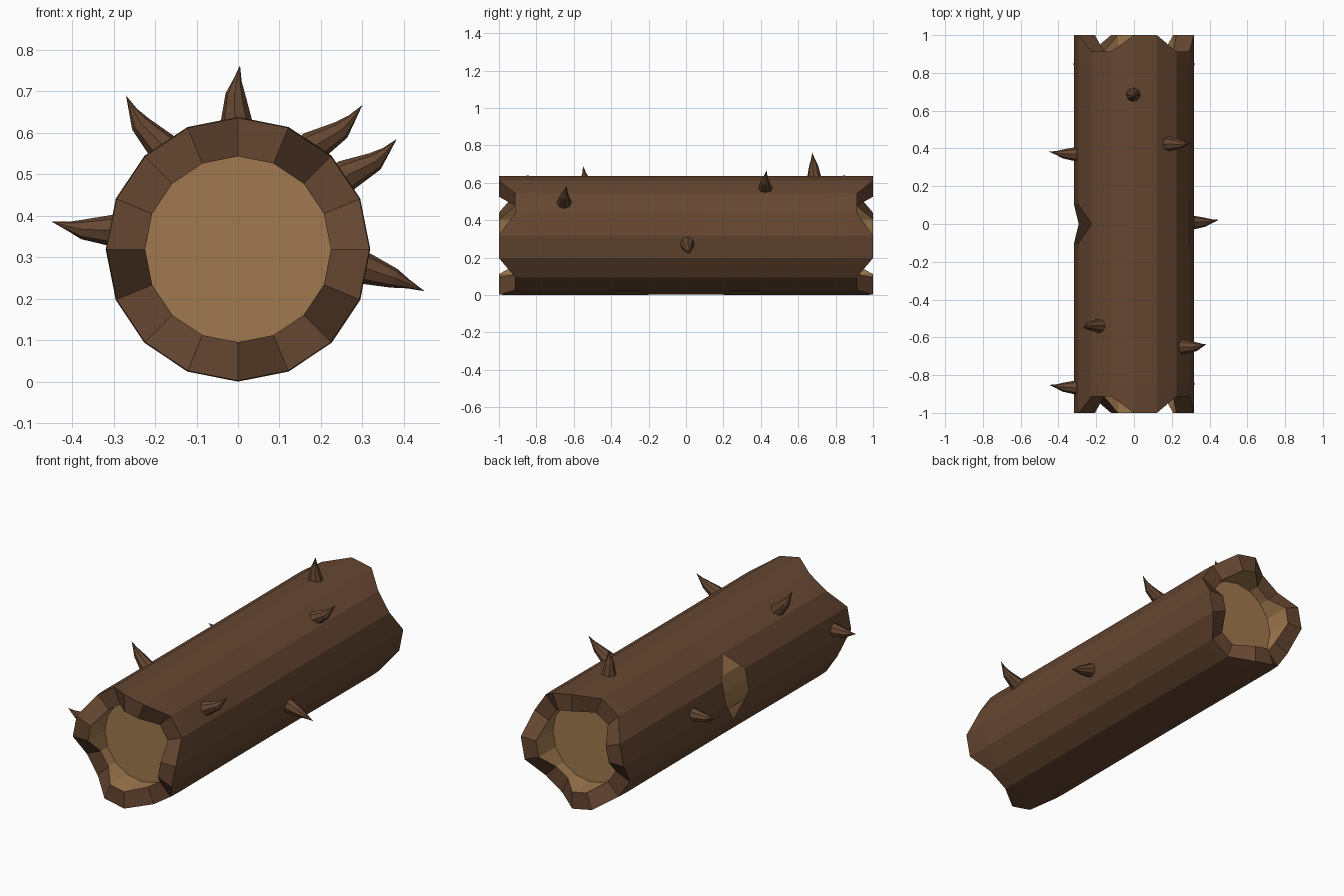
import bpy, bmesh, math
from mathutils import Vector

if "Cube" in bpy.data.objects:
    bpy.data.objects.remove(bpy.data.objects["Cube"])

N, CZ = 16, 0.319
R_OUT, R_IN, DEPTH = 0.317, 0.224, 0.85


def material(name, rgb):
    m = bpy.data.materials.new(name)
    m.diffuse_color = (*rgb, 1)
    m.use_nodes = True
    m.node_tree.nodes["Principled BSDF"].inputs["Base Color"].default_value = m.diffuse_color
    return m


BARK = material("bark brown", (0.130, 0.062, 0.031))
WOOD = material("bare wood tan", (0.350, 0.190, 0.078))


def finish(bm, name, mats, recalc=True):
    if recalc:
        bmesh.ops.recalc_face_normals(bm, faces=bm.faces[:])
    me = bpy.data.meshes.new(name)
    bm.to_mesh(me)
    bm.free()
    for m in mats:
        me.materials.append(m)
    ob = bpy.data.objects.new(name, me)
    bpy.context.collection.objects.link(ob)
    return ob


def point(i, r, y):
    a = math.tau * i / N
    return (r * math.sin(a), y, CZ + r * math.cos(a))


def end_y(i):
    """Broken log end: pairs of long and short staves."""
    return 1.0 if i % 4 < 2 else 0.913


# Log shell: recessed disc, cavity wall, jagged rim, bark, and the same at the back
def build_log():
    bm = bmesh.new()

    def ring(r, y=None, side=1):
        return [bm.verts.new(point(i, r, side * end_y(i) if y is None else y))
                for i in range(N)]

    rings = [ring(R_IN, -DEPTH), ring(R_IN, side=-1), ring(R_OUT, side=-1),
             ring(0.319, -DEPTH), ring(R_OUT, -0.1), ring(R_OUT, 0), ring(R_OUT, 0.1),
             ring(0.319, DEPTH), ring(R_OUT, side=1), ring(R_IN, side=1), ring(R_IN, DEPTH)]
    for k in range(len(rings) - 1):
        a, b = rings[k], rings[k + 1]
        for i in range(N):
            j = (i + 1) % N
            verts = [a[i], a[j], b[j], b[i]]
            if k in (4, 5):                       # knot hole in the left side
                mid, far = (b, a) if k == 4 else (a, b)
                if i == 12:
                    continue
                if i == 13:
                    verts = [far[i], far[j], mid[j]]
                elif i == 11:
                    verts = [far[j], far[i], mid[i]]
            f = bm.faces.new(verts)
            f.material_index = 1 if k in (0, 9) else 0
    for r in (rings[0], rings[-1]):
        bm.faces.new(r).material_index = 1
    finish(bm, "log_shell", [BARK, WOOD])


# Inner wood seen through the knot hole
def build_core():
    bm = bmesh.new()
    a = [bm.verts.new(point(i, R_IN, -DEPTH)) for i in range(N)]
    b = [bm.verts.new(point(i, R_IN, DEPTH)) for i in range(N)]
    for i in range(N):
        j = (i + 1) % N
        f = bm.faces.new([a[i], a[j], b[j], b[i]])
        f.normal_update()
        c = f.calc_center_median() - Vector((0, 0, CZ))
        if f.normal.dot(Vector((c.x, 0, c.z))) < 0:
            f.normal_flip()
    finish(bm, "inner_wood", [WOOD], recalc=False)


# Curved thorn from base to tip, bulging sideways
def build_thorn(n, base, tip, bulge, sides=8):
    bm = bmesh.new()
    base, tip, bulge = Vector(base), Vector(tip), Vector(bulge)
    d = tip - base
    q = d.to_track_quat('Z', 'Y')
    rings = []
    for t, r, w in ((-0.2, 0.041, 0), (0.0, 0.038, 0), (0.48, 0.024, 1), (0.72, 0.011, 0.7)):
        c = base + d * t + bulge * w
        rings.append([bm.verts.new(c + q @ Vector((r * math.cos(math.tau * s / sides),
                                                   r * math.sin(math.tau * s / sides), 0)))
                      for s in range(sides)])
    for a, b in zip(rings, rings[1:]):
        for s in range(sides):
            u = (s + 1) % sides
            bm.faces.new([a[s], a[u], b[u], b[s]])
    top = bm.verts.new(tip)
    for s in range(sides):
        bm.faces.new([rings[-1][s], rings[-1][(s + 1) % sides], top])
    bm.faces.new(rings[0])
    finish(bm, f"thorn_{n}", [BARK])


build_log()
build_core()
THORNS = [
    ((-0.003, 0.685, 0.63), (0.005, 0.675, 0.762), (-0.007, 0.002, 0)),
    ((0.185, 0.425, 0.57), (0.30, 0.43, 0.667), (0.008, -0.005, -0.010)),
    ((0.265, -0.65, 0.50), (0.383, -0.637, 0.585), (0.008, -0.005, -0.010)),
    ((0.308, 0.008, 0.272), (0.45, 0.022, 0.218), (0.0, -0.005, 0.003)),
    ((-0.185, -0.54, 0.57), (-0.27, -0.55, 0.69), (-0.010, 0.005, -0.006)),
    ((-0.305, 0.37, 0.365), (-0.45, 0.383, 0.386), (0, -0.005, -0.008)),
    ((-0.305, -0.865, 0.365), (-0.45, -0.852, 0.386), (0, -0.005, -0.008)),
]
for n, t in enumerate(THORNS, 1):
    build_thorn(n, *t)
